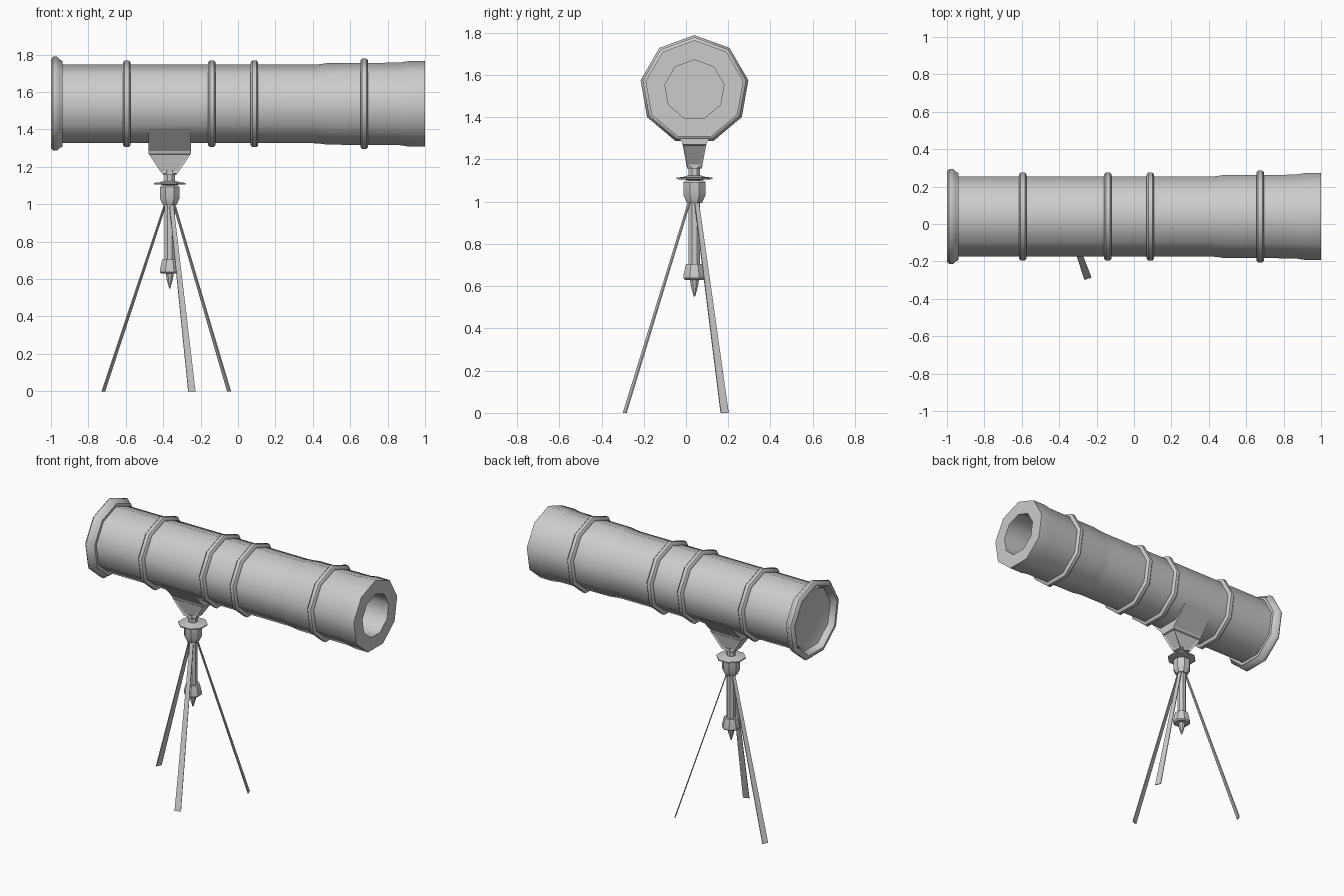
import bpy, bmesh
from math import sin, cos, pi, radians
from mathutils import Vector

if "Cube" in bpy.data.objects:
    bpy.data.objects.remove(bpy.data.objects["Cube"])

TUBE_Y, TUBE_Z = 0.04, 1.53      # tube axis
POST_X = -0.365                  # tripod axis


def finish(bm, name, angle=None):
    bmesh.ops.recalc_face_normals(bm, faces=bm.faces)
    me = bpy.data.meshes.new(name)
    bm.to_mesh(me)
    bm.free()
    ob = bpy.data.objects.new(name, me)
    bpy.context.collection.objects.link(ob)
    if angle:
        bpy.ops.object.select_all(action='DESELECT')
        ob.select_set(True)
        bpy.context.view_layer.objects.active = ob
        bpy.ops.object.shade_smooth_by_angle(angle=radians(angle))
    return ob


def loft(bm, rings, closed=False):
    """Bridge rings of points; cap the ends unless the profile is closed."""
    vs = [[bm.verts.new(p) for p in r] for r in rings]
    n = len(vs[0])
    pairs = list(zip(vs, vs[1:])) + ([(vs[-1], vs[0])] if closed else [])
    for a, b in pairs:
        for i in range(n):
            j = (i + 1) % n
            bm.faces.new((a[i], a[j], b[j], b[i]))
    if not closed:
        bm.faces.new(vs[0])
        bm.faces.new(vs[-1])


def turn_x(name, profile, closed=False, n=9):
    """Nine-sided turning about the tube axis, profile = (x, radius)."""
    bm = bmesh.new()
    ang = [pi / 2 + 2 * pi * i / n for i in range(n)]
    loft(bm, [[(x, TUBE_Y + r * cos(a), TUBE_Z + r * sin(a)) for a in ang]
              for x, r in profile], closed)
    return finish(bm, name, 45)


def turn_z(name, profile, n=8):
    """Eight-sided turning about the tripod axis, profile = (z, half width)."""
    bm = bmesh.new()
    ang = [2 * pi * (i + 0.5) / n for i in range(n)]
    k = 1 / cos(pi / n)
    loft(bm, [[(POST_X + k * r * cos(a), TUBE_Y + k * r * sin(a), z) for a in ang]
              for z, r in profile])
    return finish(bm, name, 30)


# main tube, with recessed lens at -x and a bore at +x
turn_x("telescope_tube", [
    (-0.965, 0.205), (-0.97, 0.215), (-0.94, 0.2165), (0.40, 0.2165),
    (0.44, 0.219), (0.48, 0.225), (0.86, 0.227), (0.91, 0.235), (1.0, 0.235),
    (1.0, 0.142), (0.70, 0.142)])

# flared rim around the lens
turn_x("lens_rim", [
    (-0.965, 0.205), (-1.0, 0.228), (-1.0, 0.246), (-0.988, 0.259),
    (-0.968, 0.259), (-0.952, 0.243), (-0.937, 0.236), (-0.937, 0.21)], True)

# raised bands
for i, (x, r) in enumerate([(-0.595, 0.239), (-0.14, 0.239), (0.088, 0.239), (0.675, 0.249)]):
    w, b = 0.02, r - 0.03
    turn_x(f"tube_band_{i + 1}", [
        (x - w, b), (x - w, r - 0.01), (x - w * 0.55, r),
        (x + w * 0.55, r), (x + w, r - 0.01), (x + w, b)], True)

# saddle bracket under the tube, with inset panels on the tapered sides
bm = bmesh.new()
loft(bm, [[(POST_X + sx * hx, TUBE_Y + sy * hy, z)
           for sx, sy in ((-1, -1), (1, -1), (1, 1), (-1, 1))]
          for z, hx, hy in ((1.405, 0.113, 0.17), (1.285, 0.113, 0.06),
                            (1.27, 0.113, 0.056), (1.165, 0.042, 0.036))])
bmesh.ops.recalc_face_normals(bm, faces=bm.faces)
panels = [f for f in bm.faces if 1.2 < f.calc_center_median().z < 1.25]
bmesh.ops.inset_individual(bm, faces=panels, thickness=0.013, depth=-0.006)
finish(bm, "saddle_bracket")

# tripod head and centre column
turn_z("bracket_collar", [(1.18, 0.036), (1.157, 0.036)])
turn_z("center_column", [(1.17, 0.027), (0.69, 0.027)])
turn_z("head_disc", [(1.125, 0.03), (1.118, 0.05), (1.114, 0.085), (1.107, 0.085), (1.104, 0.04)])
turn_z("leg_hub", [(1.10, 0.045), (1.092, 0.052), (1.03, 0.052), (0.995, 0.036)])
turn_z("column_weight", [(0.705, 0.04), (0.65, 0.053), (0.638, 0.053), (0.63, 0.045)])
turn_z("column_spike", [(0.64, 0.023), (0.60, 0.017), (0.55, 0.003)])

# thin tapered legs, flat side facing outward
hub = Vector((POST_X, TUBE_Y, 0))
for name, fx, fy in (("front_leg", -0.247, -0.29), ("left_leg", -0.72, 0.183),
                     ("right_leg", -0.048, 0.183)):
    foot = Vector((fx, fy, 0))
    out = (foot - hub).normalized()
    side = Vector((-out.y, out.x, 0))
    top = hub + out * 0.022 + Vector((0, 0, 1.01))
    bm = bmesh.new()
    loft(bm, [[c + side * w * a + out * 0.003 * b
               for a, b in ((-1, -1), (1, -1), (1, 1), (-1, 1))]
              for c, w in ((top, 0.011), (foot, 0.02))])
    finish(bm, name)
